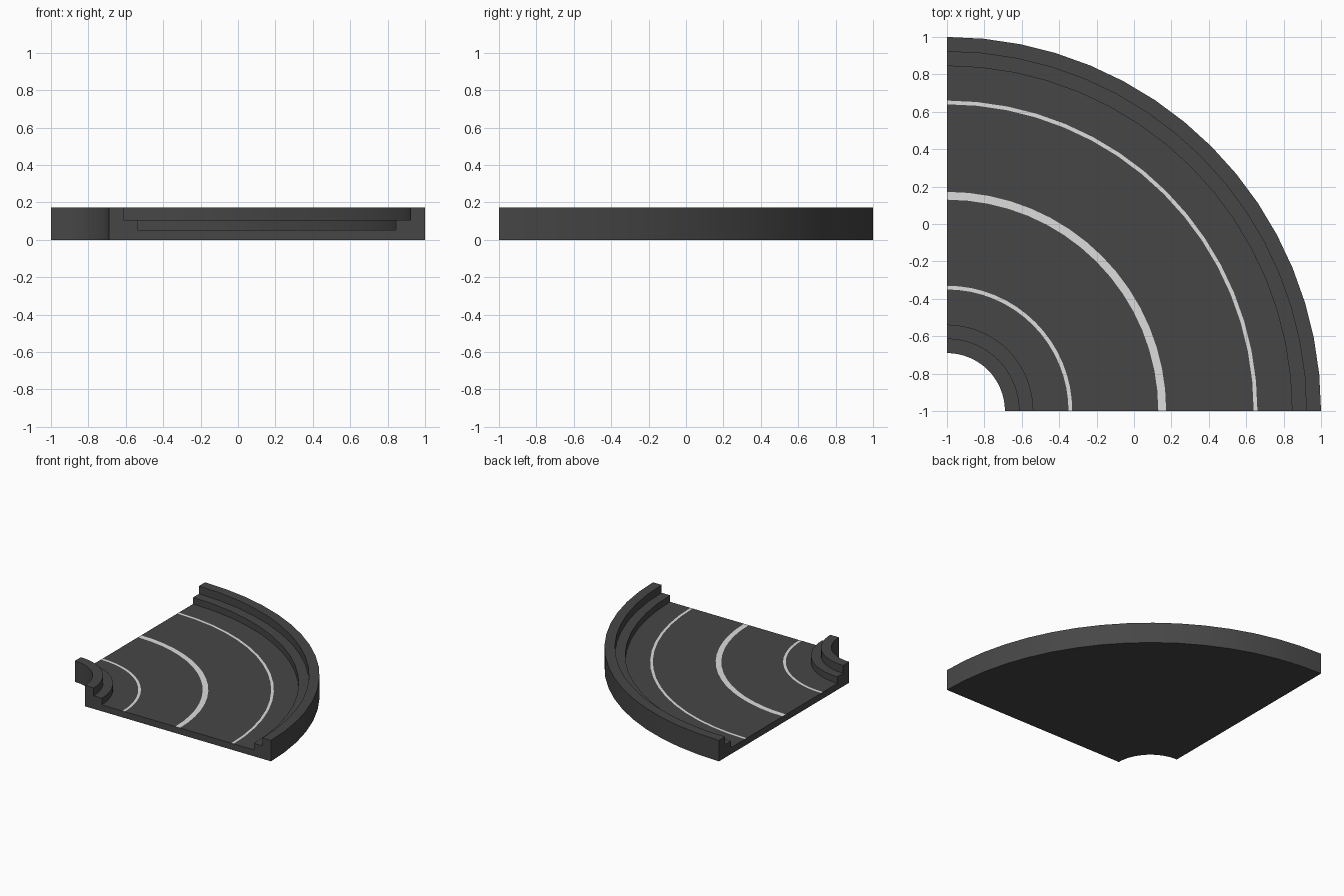
import bpy
import bmesh
from math import cos, sin, pi, radians

cube = bpy.data.objects.get("Cube")
if cube:
    bpy.data.objects.remove(cube, do_unlink=True)


def make_material(name, value):
    mat = bpy.data.materials.new(name)
    mat.use_nodes = True
    colour = (value, value, value, 1)
    mat.diffuse_color = colour
    mat.node_tree.nodes["Principled BSDF"].inputs["Base Color"].default_value = colour
    return mat


asphalt = make_material("dark asphalt", 0.062)
paint = make_material("lane paint", 0.72)

SEGMENTS = 16
BASE, ROAD, STEP, WALL = 0, 0.053, 0.107, 0.172
stripes = [(0.65, 0.67), (1.13, 1.172), (1.64, 1.66)]

# Cross-section as (radius, height): inner wall, step, road, step, outer wall
profile = [(0.31, BASE), (0.31, WALL), (0.388, WALL), (0.388, STEP),
           (0.462, STEP), (0.462, ROAD)]
profile += [(r, ROAD) for band in stripes for r in band]
profile += [(1.845, ROAD), (1.845, STEP), (1.922, STEP), (1.922, WALL),
            (2, WALL), (2, BASE)]

# Sweep the section through a quarter turn about the corner
bm = bmesh.new()
rings = []
for i in range(SEGMENTS + 1):
    a = pi / 2 * i / SEGMENTS
    rings.append([bm.verts.new((r * cos(a) - 1, r * sin(a) - 1, z)) for r, z in profile])

count = len(profile)
for ring, following in zip(rings, rings[1:]):
    for j in range(count):
        k = (j + 1) % count
        face = bm.faces.new((ring[j], ring[k], following[k], following[j]))
        # Painted lane lines are the road strips between each stripe's radii
        if (profile[j][0], profile[k][0]) in stripes:
            face.material_index = 1

# Flat ends
bm.faces.new(rings[0])
bm.faces.new(rings[-1])
bmesh.ops.recalc_face_normals(bm, faces=bm.faces)

mesh = bpy.data.meshes.new("curved_road")
bm.to_mesh(mesh)
bm.free()
mesh.materials.append(asphalt)
mesh.materials.append(paint)
road = bpy.data.objects.new("curved_road", mesh)
bpy.context.collection.objects.link(road)

bpy.ops.object.select_all(action="DESELECT")
road.select_set(True)
bpy.context.view_layer.objects.active = road
bpy.ops.object.shade_smooth_by_angle(angle=radians(30))
